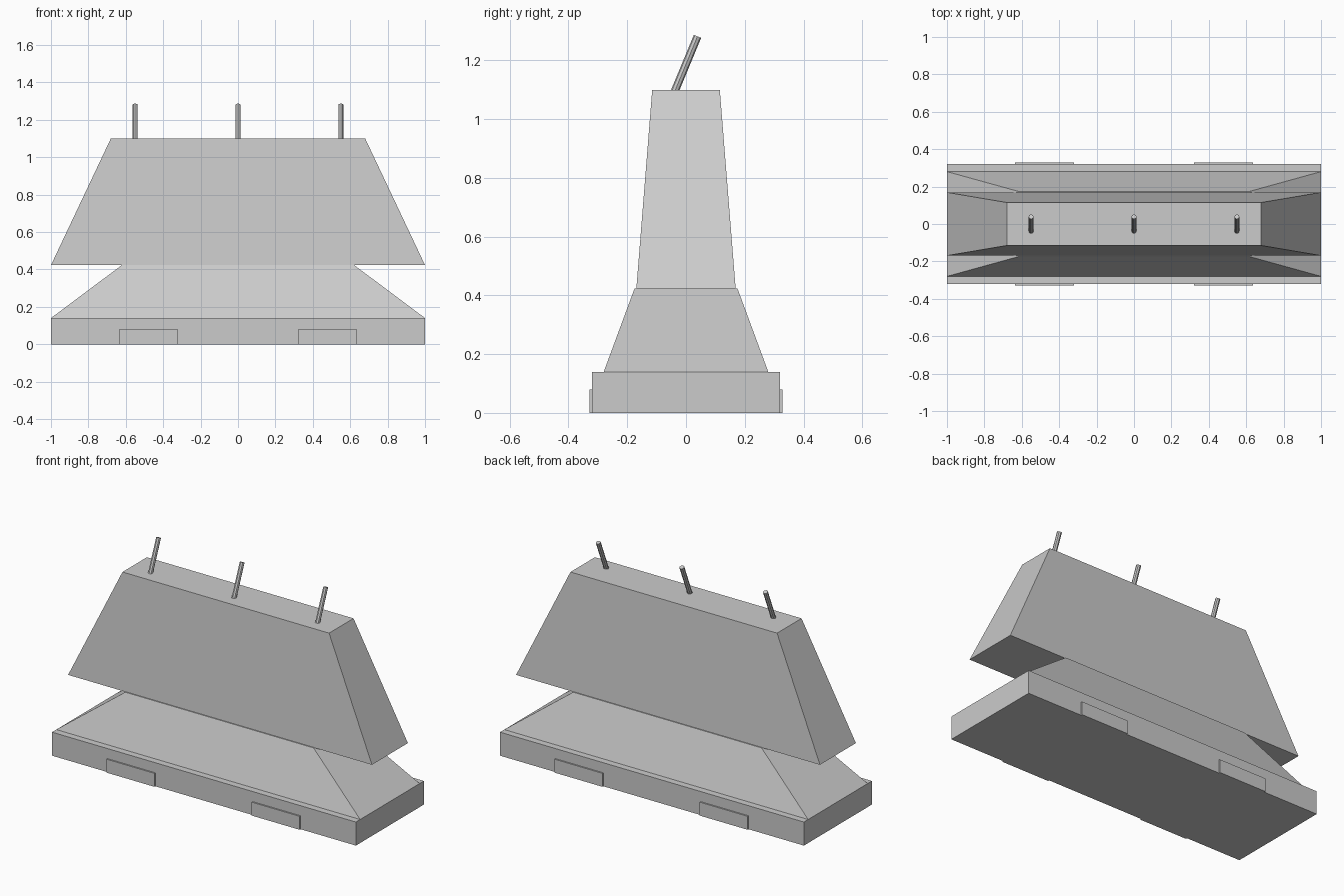
import bpy
import bmesh
from math import radians
from mathutils import Matrix

cube = bpy.data.objects.get("Cube")
if cube:
    bpy.data.objects.remove(cube, do_unlink=True)

# Single concrete colour
concrete = bpy.data.materials.new("concrete_grey")
concrete.use_nodes = True
grey = (0.6, 0.6, 0.6, 1)
concrete.diffuse_color = grey
concrete.node_tree.nodes["Principled BSDF"].inputs["Base Color"].default_value = grey


def finish(name, bm):
    bmesh.ops.recalc_face_normals(bm, faces=bm.faces)
    mesh = bpy.data.meshes.new(name)
    bm.to_mesh(mesh)
    bm.free()
    mesh.materials.append(concrete)
    obj = bpy.data.objects.new(name, mesh)
    bpy.context.collection.objects.link(obj)
    return obj


def tapered_block(name, bottom, top, z0, z1, centre=(0, 0)):
    """Box whose bottom and top have their own half sizes (x, y)."""
    bm = bmesh.new()
    bmesh.ops.create_cube(bm, size=2)
    for v in bm.verts:
        upper = v.co.z > 0
        hx, hy = top if upper else bottom
        v.co = (v.co.x * hx + centre[0], v.co.y * hy + centre[1], z1 if upper else z0)
    return finish(name, bm)


# Barrier body: plinth, sloped foot with pulled-in ends, tall tapered wall
tapered_block("base_plinth", (1, 0.32), (1, 0.32), 0, 0.14)
tapered_block("sloped_foot", (1, 0.28), (0.62, 0.175), 0.14, 0.424)
tapered_block("upper_wall", (1, 0.169), (0.68, 0.115), 0.423, 1.10)

# Shallow plates along both long sides of the plinth
for side, y in (("front", -0.324), ("back", 0.324)):
    for hand, x in (("right", -0.478), ("left", 0.478)):
        half = (0.158, 0.0045)
        tapered_block(f"{side}_{hand}_plate", half, half, 0, 0.08, (x, y))

# Leaning steel pins on top
for hand, x in (("right", -0.55), ("middle", 0), ("left", 0.55)):
    bm = bmesh.new()
    place = Matrix.Translation((x, -0.003, 1.18)) @ Matrix.Rotation(radians(-22.5), 4, "X")
    bmesh.ops.create_cone(bm, cap_ends=True, segments=8, radius1=0.0135,
                          radius2=0.0135, depth=0.22, matrix=place)
    finish(f"{hand}_pin", bm)
